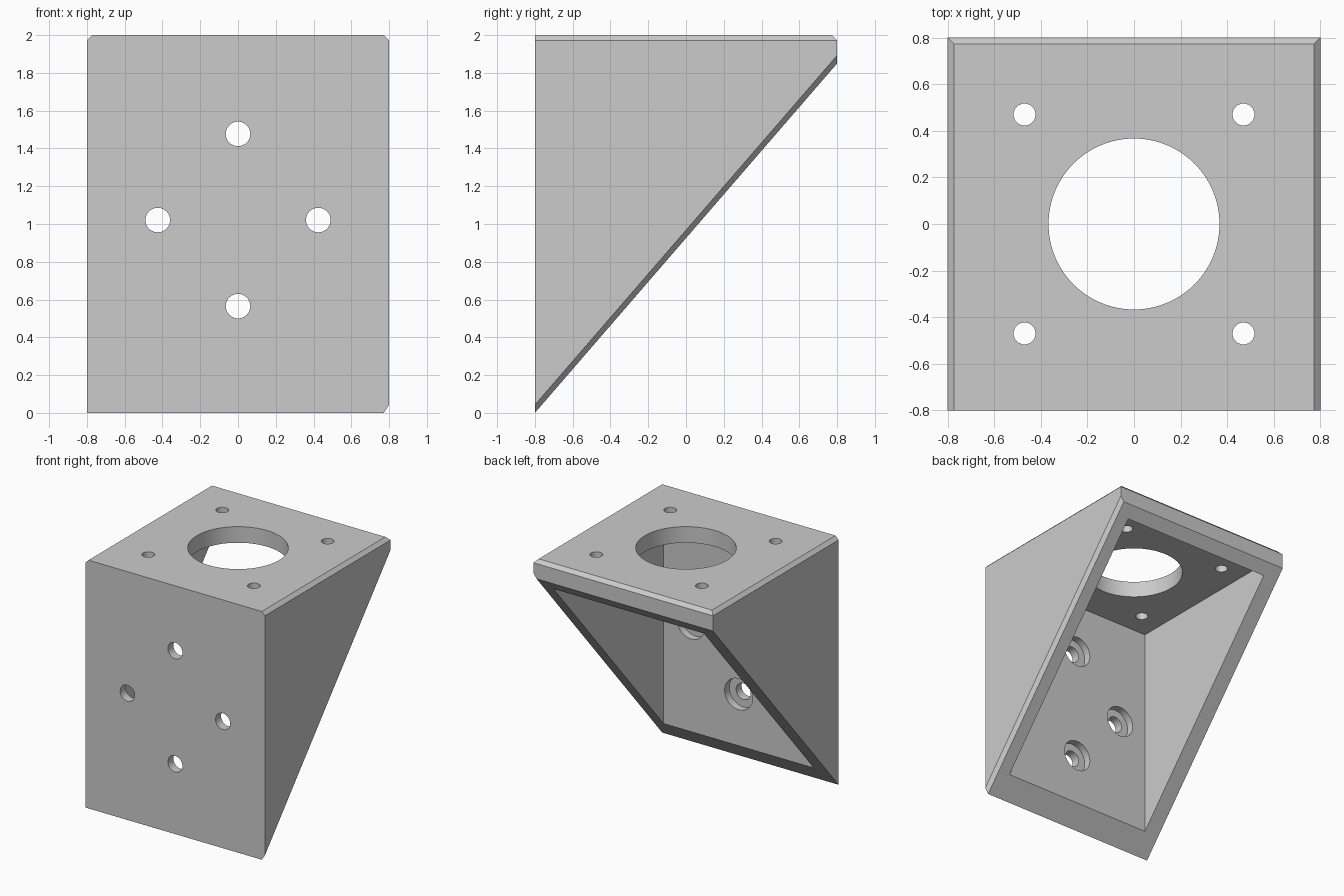
import bpy, bmesh
from math import cos, sin, pi, radians
from mathutils import Matrix, Vector

cube = bpy.data.objects.get("Cube")
if cube:
    bpy.data.objects.remove(cube, do_unlink=True)

HALF, TOP, LIP = 0.8, 2.0, 1.85     # outer half width, height, underside of back lip
WALL = 0.13                         # plate thickness
CHAMFER = 0.028

grey = bpy.data.materials.new("plain grey")
grey.use_nodes = True
colour = (0.6, 0.6, 0.6, 1)
grey.diffuse_color = colour
grey.node_tree.nodes["Principled BSDF"].inputs["Base Color"].default_value = colour


def make_object(name, bm):
    bmesh.ops.recalc_face_normals(bm, faces=bm.faces)
    mesh = bpy.data.meshes.new(name)
    bm.to_mesh(mesh)
    bm.free()
    obj = bpy.data.objects.new(name, mesh)
    mesh.materials.append(grey)
    bpy.context.collection.objects.link(obj)
    return obj


def extruded(profile, half_width):
    """Side profile of (y, z) points, extruded across x."""
    bm = bmesh.new()
    face = bm.faces.new([bm.verts.new((-half_width, y, z)) for y, z in profile])
    result = bmesh.ops.extrude_face_region(bm, geom=[face])
    verts = [g for g in result["geom"] if isinstance(g, bmesh.types.BMVert)]
    bmesh.ops.translate(bm, verts=verts, vec=(2 * half_width, 0, 0))
    return bm


def drill(name, radius, depth, centre, along_y=False, sides=48):
    bm = bmesh.new()
    turn = Matrix.Rotation(pi / 2, 4, 'X') if along_y else Matrix()
    bmesh.ops.create_cone(bm, cap_ends=True, segments=sides, radius1=radius, radius2=radius,
                          depth=depth, matrix=Matrix.Translation(centre) @ turn)
    return make_object(name, bm)


# Wedge body with chamfered top edges and one chamfered sloping edge
bm = extruded([(-HALF, 0), (-HALF, TOP), (HALF, TOP), (HALF, LIP)], HALF)
bm.normal_update()


def is_chamfered(edge):
    a, b = (v.co for v in edge.verts)
    mid, run = (a + b) / 2, b - a
    if a.z == TOP and b.z == TOP:
        return mid.y > -HALF + 0.01
    return mid.x > HALF - 0.01 and abs(run.y) > 0.1 and abs(run.z) > 0.1


bmesh.ops.bevel(bm, geom=[e for e in bm.edges if is_chamfered(e)], offset=CHAMFER,
                segments=1, affect='EDGES', profile=0.5)
body = make_object("angle_bracket", bm)

# Hollow pocket, rounded where the ceiling meets the back lip
inner, ceiling, back, r = HALF - WALL, TOP - WALL, 0.73, 0.07
arc = [(back - r + r * sin(t), ceiling - r + r * cos(t))
       for t in (i * pi / 24 for i in range(13))]
pocket = extruded([(-inner, -0.3), (-inner, ceiling)] + arc + [(back, -0.3)], inner)
cutters = [make_object("pocket_cutter", pocket)]

# Large centre opening and four corner holes in the top plate
cutters.append(drill("centre_cutter", 0.367, 0.5, (0, 0, TOP), sides=96))
for x in (-0.47, 0.47):
    for y in (-0.47, 0.47):
        cutters.append(drill("corner_cutter", 0.047, 0.5, (x, y, TOP)))

# Four counterbored holes in the front plate
for x, z in ((0, 1.477), (0, 0.565), (-0.425, 1.021), (0.425, 1.021)):
    cutters.append(drill("bolt_cutter", 0.065, 0.5, (x, -HALF, z), along_y=True))
    cutters.append(drill("counterbore_cutter", 0.125, 0.12, (x, -inner, z), along_y=True))

for cutter in cutters:
    cutter.hide_render = True
    mod = body.modifiers.new(cutter.name, 'BOOLEAN')
    mod.operation, mod.solver, mod.object = 'DIFFERENCE', 'EXACT', cutter

# Bake the cuts, then drop the cutters
graph = bpy.context.evaluated_depsgraph_get()
baked = bpy.data.meshes.new_from_object(body.evaluated_get(graph))
body.modifiers.clear()
body.data = baked
baked.materials.clear()
baked.materials.append(grey)
for cutter in cutters:
    bpy.data.objects.remove(cutter, do_unlink=True)

bpy.ops.object.select_all(action='DESELECT')
body.select_set(True)
bpy.context.view_layer.objects.active = body
bpy.ops.object.shade_smooth_by_angle(angle=radians(30))
